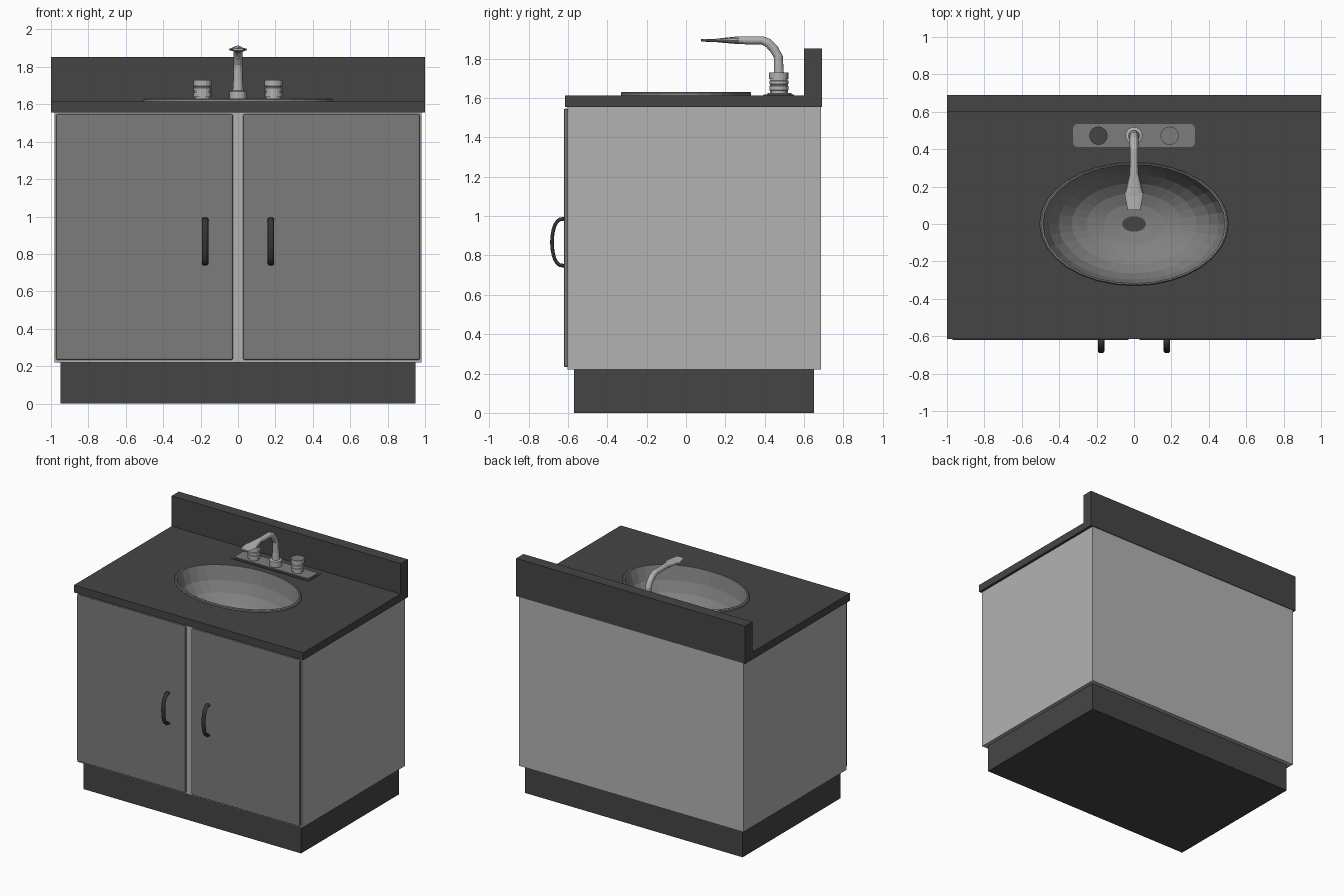
import bpy, bmesh, math
from mathutils import Vector

if "Cube" in bpy.data.objects:
    bpy.data.objects.remove(bpy.data.objects["Cube"])


def material(name, v):
    m = bpy.data.materials.new(name)
    m.diffuse_color = (v, v, v, 1)
    m.use_nodes = True
    m.node_tree.nodes["Principled BSDF"].inputs["Base Color"].default_value = m.diffuse_color
    return m


LIGHT = material("light grey cabinet", 0.45)
METAL = material("pale metal", 0.45)
DOOR = material("mid grey door", 0.20)
BASIN = material("mid grey basin", 0.22)
DARK = material("dark stone", 0.06)
BLACK = material("dark handle", 0.035)


def finish(name, bm, *mats):
    bmesh.ops.recalc_face_normals(bm, faces=bm.faces)
    me = bpy.data.meshes.new(name)
    bm.to_mesh(me)
    bm.free()
    ob = bpy.data.objects.new(name, me)
    bpy.context.collection.objects.link(ob)
    for m in mats:
        me.materials.append(m)
    return ob


def box(name, lo, hi, mat, open_top=False, corner=0):
    bm = bmesh.new()
    bmesh.ops.create_cube(bm, size=1)
    for v in bm.verts:
        v.co = Vector([(a + b) / 2 + c * (b - a) for a, b, c in zip(lo, hi, v.co)])
    if corner:  # round the upright edges
        up = [e for e in bm.edges if abs(e.verts[0].co.z - e.verts[1].co.z) > 1e-5]
        bmesh.ops.bevel(bm, geom=up, offset=corner, segments=3, profile=0.5, affect='EDGES')
    ob = finish(name, bm, mat)
    if open_top:
        bm = bmesh.new()
        bm.from_mesh(ob.data)
        top = [f for f in bm.faces if f.normal.z > 0.9]
        bmesh.ops.delete(bm, geom=top, context='FACES')
        bm.to_mesh(ob.data)
        bm.free()
    return ob


def ring(c, u, v, n):
    c, u, v = Vector(c), Vector(u), Vector(v)
    return [c + u * math.cos(2 * math.pi * i / n) + v * math.sin(2 * math.pi * i / n)
            for i in range(n)]


def loft(name, rings, *mats, cap_start=True, end_mat=0):
    bm = bmesh.new()
    rs = [[bm.verts.new(p) for p in r] for r in rings]
    n = len(rs[0])
    for a, b in zip(rs, rs[1:]):
        for i in range(n):
            j = (i + 1) % n
            bm.faces.new((a[i], a[j], b[j], b[i]))
    if cap_start:
        bm.faces.new(rs[0][::-1])
    bm.faces.new(rs[-1]).material_index = end_mat
    return finish(name, bm, *mats)


def turned(name, x, y, profile, *mats, n=16, end_mat=0):
    return loft(name, [ring((x, y, z), (r, 0, 0), (0, r, 0), n) for r, z in profile],
                *mats, end_mat=end_mat)


# cabinet
box("kick_base", (-0.95, -0.57, 0), (0.95, 0.65, 0.22), DARK)
box("cabinet_body", (-0.98, -0.603, 0.22), (0.98, 0.685, 1.56), LIGHT, open_top=True)
box("backsplash", (-1, 0.60, 1.555), (1, 0.69, 1.853), DARK)

# countertop with an oval opening
counter = box("countertop", (-1, -0.615, 1.555), (1, 0.60, 1.614), DARK)
RX, RY = 0.505, 0.33
cutter = loft("opening_cutter", [ring((0, 0, z), (RX * 0.98, 0, 0), (0, RY * 0.98, 0), 32)
                                 for z in (1.4, 1.8)], DARK)
cutter.hide_render = True
mod = counter.modifiers.new("opening", 'BOOLEAN')
mod.object = cutter
mod.operation = 'DIFFERENCE'
mod.solver = 'EXACT'
bpy.context.view_layer.objects.active = counter
bpy.ops.object.modifier_apply(modifier="opening")
bpy.data.objects.remove(cutter)

# oval basin: rim, bowl and dark drain
bowl = [(1, 1.612), (1, 1.626), (0.985, 1.632), (0.965, 1.63), (0.95, 1.605), (0.90, 1.52),
        (0.80, 1.44), (0.66, 1.38), (0.50, 1.34), (0.32, 1.315), (0.125, 1.305)]
loft("basin", [ring((0, 0, z), (RX * s, 0, 0), (0, RY * s, 0), 32) for s, z in bowl],
     BASIN, DARK, cap_start=False, end_mat=1)

# doors and bow handles
for side, s in (("left", -1), ("right", 1)):
    xs = sorted((s * 0.027, s * 0.973))
    door = box(side + "_door", (xs[0], -0.621, 0.233), (xs[1], -0.601, 1.547), DOOR)
    bev = door.modifiers.new("soft edge", 'BEVEL')
    bev.width, bev.segments = 0.008, 2
    path = []
    for i in range(13):
        a = math.pi * i / 12
        c, d = math.cos(a), math.sin(a)
        path.append(ring((s * 0.176, -0.617 - 0.064 * d ** 0.7 if d > 1e-6 else -0.617,
                          0.867 + 0.12 * c), (0.017, 0, 0), (0, -0.01 * d, 0.01 * c), 10))
    h = loft(side + "_handle", path, BLACK)
    h.data.shade_smooth()

# faucet plate
FY = 0.472
box("plate_base", (-0.34, 0.395, 1.61), (0.34, 0.55, 1.618), DARK)
box("faucet_plate", (-0.325, 0.413, 1.612), (0.325, 0.535, 1.625), DOOR, corner=0.02)

# knobs with grooves
knob = [(0.04, 1.62), (0.04, 1.638), (0.048, 1.64), (0.048, 1.662), (0.043, 1.664),
        (0.043, 1.670), (0.048, 1.672), (0.048, 1.688), (0.043, 1.690), (0.043, 1.696),
        (0.049, 1.698), (0.049, 1.73)]
turned("left_knob", -0.19, FY, knob, METAL, DARK, end_mat=1)
turned("right_knob", 0.19, FY, knob, METAL, DOOR, end_mat=1)

# spout: collar, bent pipe, flattened nozzle
turned("spout_collar", 0, FY, [(0.046, 1.62), (0.046, 1.668), (0.034, 1.673)], METAL)
# y, z, tilt of the section, half width, half thickness
sections = [(FY, 1.66, 0, 0.030, 0.030), (FY, 1.73, 0, 0.025, 0.025),
            (FY - 0.003, 1.81, 8, 0.023, 0.023), (0.447, 1.85, 35, 0.023, 0.023),
            (0.418, 1.880, 60, 0.023, 0.023), (0.388, 1.893, 82, 0.022, 0.021),
            (0.27, 1.894, 90, 0.023, 0.020), (0.165, 1.893, 90, 0.050, 0.010),
            (0.15, 1.893, 90, 0.049, 0.008), (0.075, 1.893, 90, 0.034, 0.006)]
loft("spout", [ring((0, y, z), (rx, 0, 0),
                    (0, rt * math.cos(math.radians(a)), rt * math.sin(math.radians(a))), 12)
               for y, z, a, rx, rt in sections], METAL)
